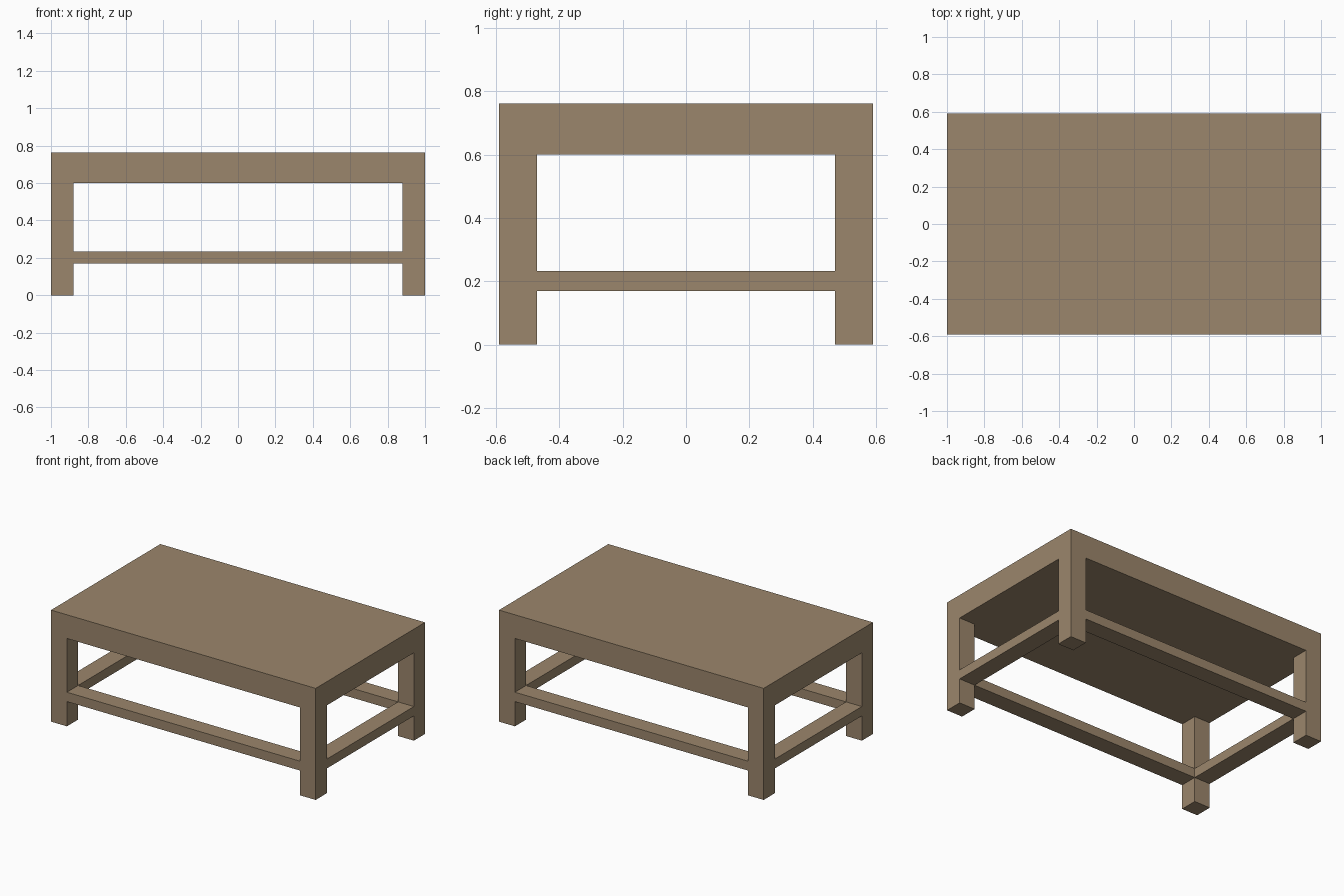
import bpy
import bmesh
from mathutils import Vector

if "Cube" in bpy.data.objects:
    bpy.data.objects.remove(bpy.data.objects["Cube"])

HX, HY = 1.0, 0.59          # half length, half depth
TOP, UNDER = 0.762, 0.60    # thick top slab
RAIL_LO, RAIL_HI = 0.169, 0.233
LEG = 0.12

wood = bpy.data.materials.new("brown_wood")
wood.diffuse_color = (0.33, 0.24, 0.15, 1.0)
wood.use_nodes = True
wood.node_tree.nodes["Principled BSDF"].inputs["Base Color"].default_value = wood.diffuse_color


def box(name, lo, hi):
    """Axis-aligned block between two opposite corners."""
    lo, hi = Vector(lo), Vector(hi)
    centre, size = (lo + hi) / 2, hi - lo
    bm = bmesh.new()
    bmesh.ops.create_cube(bm, size=1.0)
    bmesh.ops.scale(bm, vec=size, verts=bm.verts)
    mesh = bpy.data.meshes.new(name)
    bm.to_mesh(mesh)
    bm.free()
    mesh.materials.append(wood)
    obj = bpy.data.objects.new(name, mesh)
    obj.location = centre
    bpy.context.collection.objects.link(obj)
    return obj


# Solid table top
box("table_top", (-HX, -HY, UNDER), (HX, HY, TOP))

# Square legs, flush with the corners
ix, iy = HX - LEG, HY - LEG
for side, x in (("left", -HX), ("right", ix)):
    for end, y in (("front", -HY), ("back", iy)):
        box(f"{end}_{side}_leg", (x, y, 0), (x + LEG, y + LEG, UNDER))

# Low stretchers between the legs, as deep as the legs
for end, y in (("front", -HY), ("back", iy)):
    box(f"{end}_stretcher", (-ix, y, RAIL_LO), (ix, y + LEG, RAIL_HI))
for side, x in (("left", -HX), ("right", ix)):
    box(f"{side}_stretcher", (x, -iy, RAIL_LO), (x + LEG, iy, RAIL_HI))
